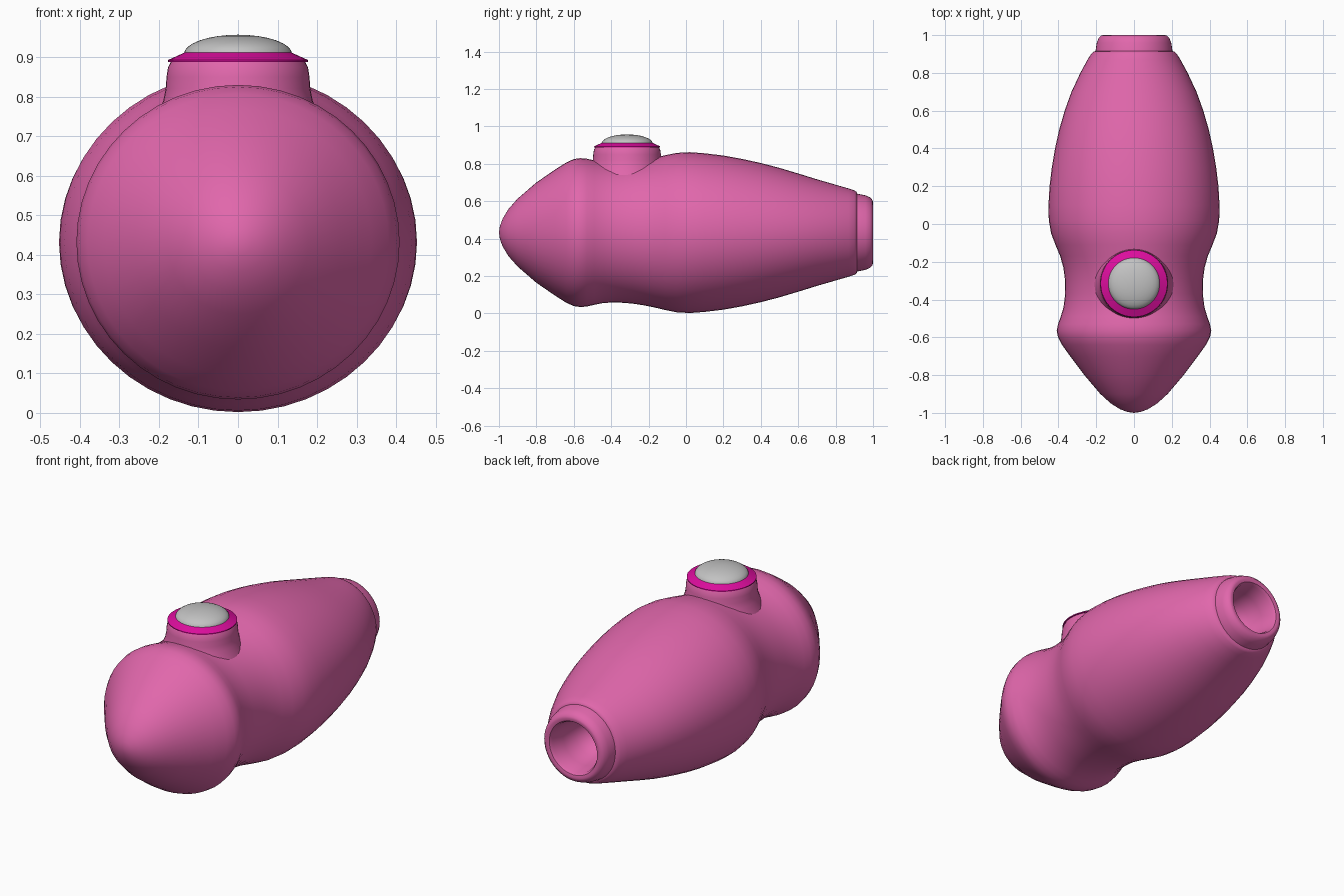
import bpy, bmesh, math

SEG = 48
CZ = 0.432      # height of the body axis
TY = -0.315     # y position of the top button


def material(name, rgb):
    m = bpy.data.materials.new(name)
    m.diffuse_color = (*rgb, 1)
    return m


pink = material("pink", (0.75, 0.135, 0.41))
magenta = material("magenta", (0.72, 0.004, 0.34))
grey = material("light_grey", (0.54, 0.54, 0.54))


def loft(name, stations, place, mat, angle=40):
    """Skin elliptical rings (position, radius a, radius b); zero radius is a pole."""
    bm = bmesh.new()
    rings = []
    for t, ra, rb in stations:
        n = SEG if ra > 0 else 1
        rings.append([bm.verts.new(place(t, ra * math.cos(2 * math.pi * i / SEG),
                                         rb * math.sin(2 * math.pi * i / SEG)))
                      for i in range(n)])
    for p, q in zip(rings, rings[1:]):
        for i in range(SEG):
            j = (i + 1) % SEG
            if len(p) == 1:
                bm.faces.new((p[0], q[i], q[j]))
            elif len(q) == 1:
                bm.faces.new((p[i], p[j], q[0]))
            else:
                bm.faces.new((p[i], p[j], q[j], q[i]))
    bmesh.ops.recalc_face_normals(bm, faces=bm.faces)
    me = bpy.data.meshes.new(name)
    bm.to_mesh(me)
    bm.free()
    me.materials.append(mat)
    ob = bpy.data.objects.new(name, me)
    bpy.context.collection.objects.link(ob)
    bpy.ops.object.select_all(action='DESELECT')
    ob.select_set(True)
    bpy.context.view_layer.objects.active = ob
    bpy.ops.object.shade_smooth_by_angle(angle=math.radians(angle))
    return ob


def along_y(t, a, b):
    return (a, t, CZ + b)


def along_z(t, a, b):
    return (a, TY + b, t)


# Body: pointed nose, waist, long tapering barrel, collar and hollow rear opening
body = [
    (-1.0, 0, 0), (-0.995, 0.035, 0.035), (-0.98, 0.075, 0.075),
    (-0.95, 0.123, 0.125), (-0.9, 0.178, 0.182), (-0.8, 0.263, 0.268),
    (-0.7, 0.338, 0.337), (-0.64, 0.381, 0.375), (-0.6, 0.402, 0.393),
    (-0.565, 0.409, 0.398), (-0.53, 0.402, 0.395), (-0.49, 0.388, 0.386),
    (-0.44, 0.373, 0.376), (-0.37, 0.364, 0.373), (-0.29, 0.366, 0.379),
    (-0.23, 0.374, 0.388), (-0.17, 0.391, 0.4), (-0.11, 0.416, 0.414),
    (-0.05, 0.439, 0.426), (0.02, 0.451, 0.43), (0.1, 0.453, 0.424),
    (0.2, 0.447, 0.412), (0.3, 0.435, 0.394), (0.4, 0.418, 0.372),
    (0.5, 0.396, 0.346), (0.6, 0.367, 0.316), (0.7, 0.331, 0.285),
    (0.8, 0.284, 0.256), (0.87, 0.246, 0.236), (0.9, 0.227, 0.226),
    (0.912, 0.214, 0.218), (0.915, 0.204, 0.208),
    (0.96, 0.197, 0.199), (0.985, 0.187, 0.188), (0.997, 0.174, 0.174),
    (1.0, 0.163, 0.163), (0.996, 0.148, 0.148), (0.98, 0.139, 0.139),
    (0.9, 0.13, 0.13), (0.82, 0.115, 0.115), (0.76, 0.085, 0.085),
    (0.73, 0.045, 0.045), (0.72, 0, 0),
]
loft("body", body, along_y, pink)

# Button mount: short flared post blending into the waist
mount = [(0.7, 0), (0.7, 0.225), (0.75, 0.205), (0.79, 0.189), (0.82, 0.183),
         (0.85, 0.181), (0.875, 0.177), (0.892, 0.168), (0.892, 0)]
loft("button_mount", [(z, r, r) for z, r in mount], along_z, pink)

# Sloping ring around the button
ring = [(0.888, 0), (0.888, 0.177), (0.893, 0.177), (0.912, 0.135), (0.912, 0)]
loft("button_ring", [(z, r, r) for z, r in ring], along_z, magenta, 20)

# Domed button
dome = [(0.905, 0)] + [(0.908 + 0.049 * math.sin(k * math.pi / 16),
                        0.137 * math.cos(k * math.pi / 16)) for k in range(8)] + [(0.957, 0)]
loft("button_dome", [(z, r, r) for z, r in dome], along_z, grey)
